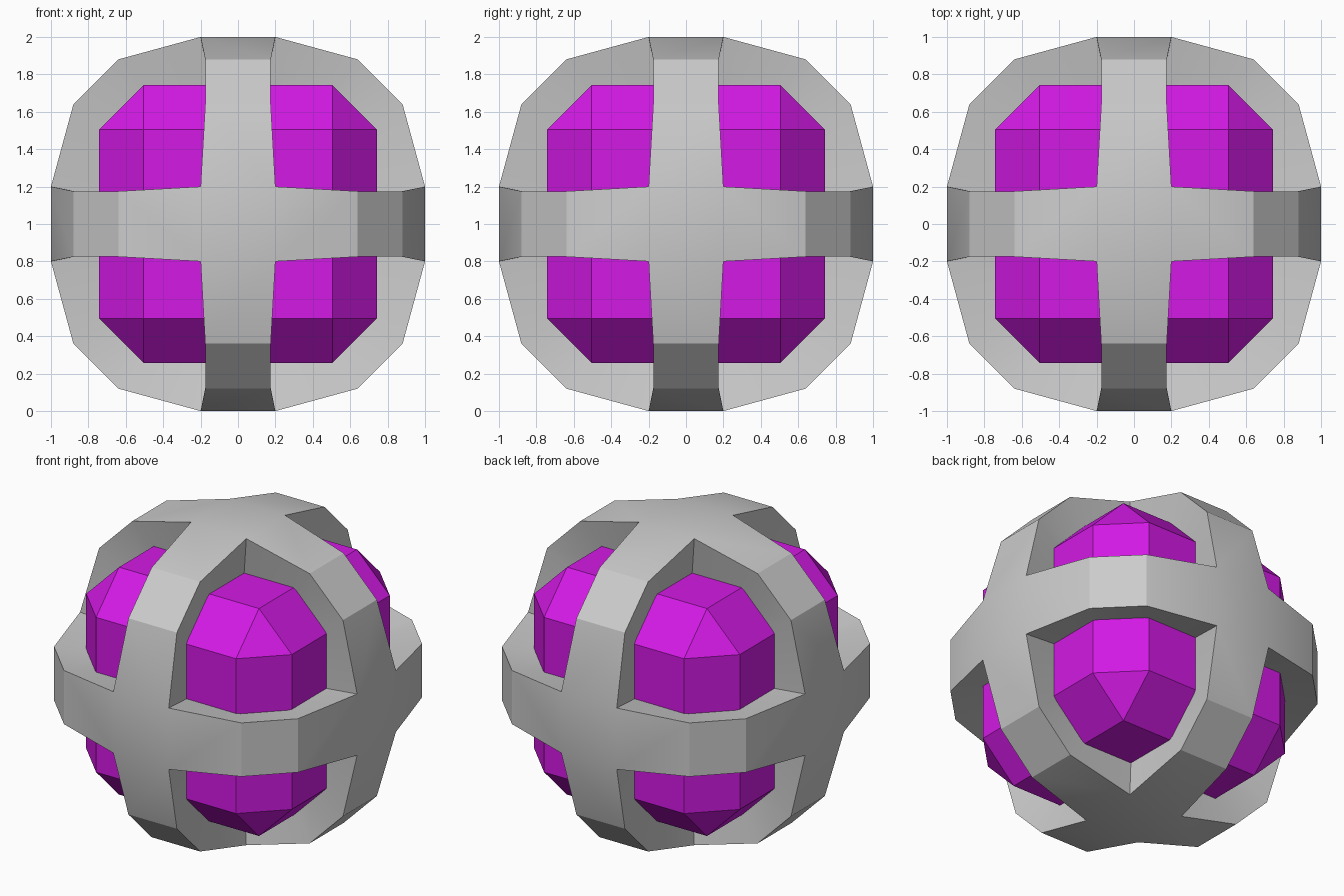
import bpy, bmesh
from mathutils import Vector, Matrix

if "Cube" in bpy.data.objects:
    bpy.data.objects.remove(bpy.data.objects["Cube"])

CENTRE = Vector((0, 0, 1))

# Inner core: cube with a single wide chamfer
bpy.ops.mesh.primitive_cube_add(size=1.484, location=CENTRE)
core = bpy.context.object
core.name = "core"
bevel = core.modifiers.new("chamfer", 'BEVEL')
bevel.width = 0.237
bevel.segments = 1
bevel.limit_method = 'NONE'
mat = bpy.data.materials.new("purple")
mat.diffuse_color = (0.65, 0.01, 0.78, 1)
mat.use_nodes = True
mat.node_tree.nodes["Principled BSDF"].inputs["Base Color"].default_value = mat.diffuse_color
core.data.materials.append(mat)

# Outer cage: three crossing bands, quarter profile (out, up, half width)
profile = [(0.2, 1.0, 0.2), (0.64, 0.88, 0.175), (0.88, 0.64, 0.175), (1.0, 0.2, 0.2)]
bm = bmesh.new()


def place(axis, u, v, w):
    """Point with u, v in the band's plane and w across the band."""
    p = [0, 0, 0]
    p[axis], p[(axis + 1) % 3], p[(axis + 2) % 3] = w, u, v
    return bm.verts.new(p)


for axis in range(3):
    # flat pads where the bands cross
    for s in (-1, 1):
        bm.faces.new([place(axis, a * 0.2, b * 0.2, s)
                      for a, b in ((-1, -1), (1, -1), (1, 1), (-1, 1))])
    # four arms of this band
    for su in (-1, 1):
        for sv in (-1, 1):
            for (u0, v0, w0), (u1, v1, w1) in zip(profile, profile[1:]):
                bm.faces.new([place(axis, su * u0, sv * v0, -w0),
                              place(axis, su * u0, sv * v0, w0),
                              place(axis, su * u1, sv * v1, w1),
                              place(axis, su * u1, sv * v1, -w1)])
bmesh.ops.remove_doubles(bm, verts=bm.verts[:], dist=0.001)

# thickness: walls run straight towards the centre
ext = bmesh.ops.extrude_face_region(bm, geom=bm.faces[:], use_keep_orig=True)
inner = [g for g in ext["geom"] if isinstance(g, bmesh.types.BMVert)]
bmesh.ops.scale(bm, vec=(0.7, 0.7, 0.7), verts=inner)
bmesh.ops.recalc_face_normals(bm, faces=bm.faces[:])

mesh = bpy.data.meshes.new("cage")
bm.to_mesh(mesh)
bm.free()
cage = bpy.data.objects.new("cage", mesh)
cage.location = CENTRE
bpy.context.collection.objects.link(cage)

# soft shading over the crossings, crisp elsewhere
bpy.ops.object.select_all(action='DESELECT')
cage.select_set(True)
bpy.context.view_layer.objects.active = cage
bpy.ops.object.shade_smooth_by_angle(angle=0.4)
